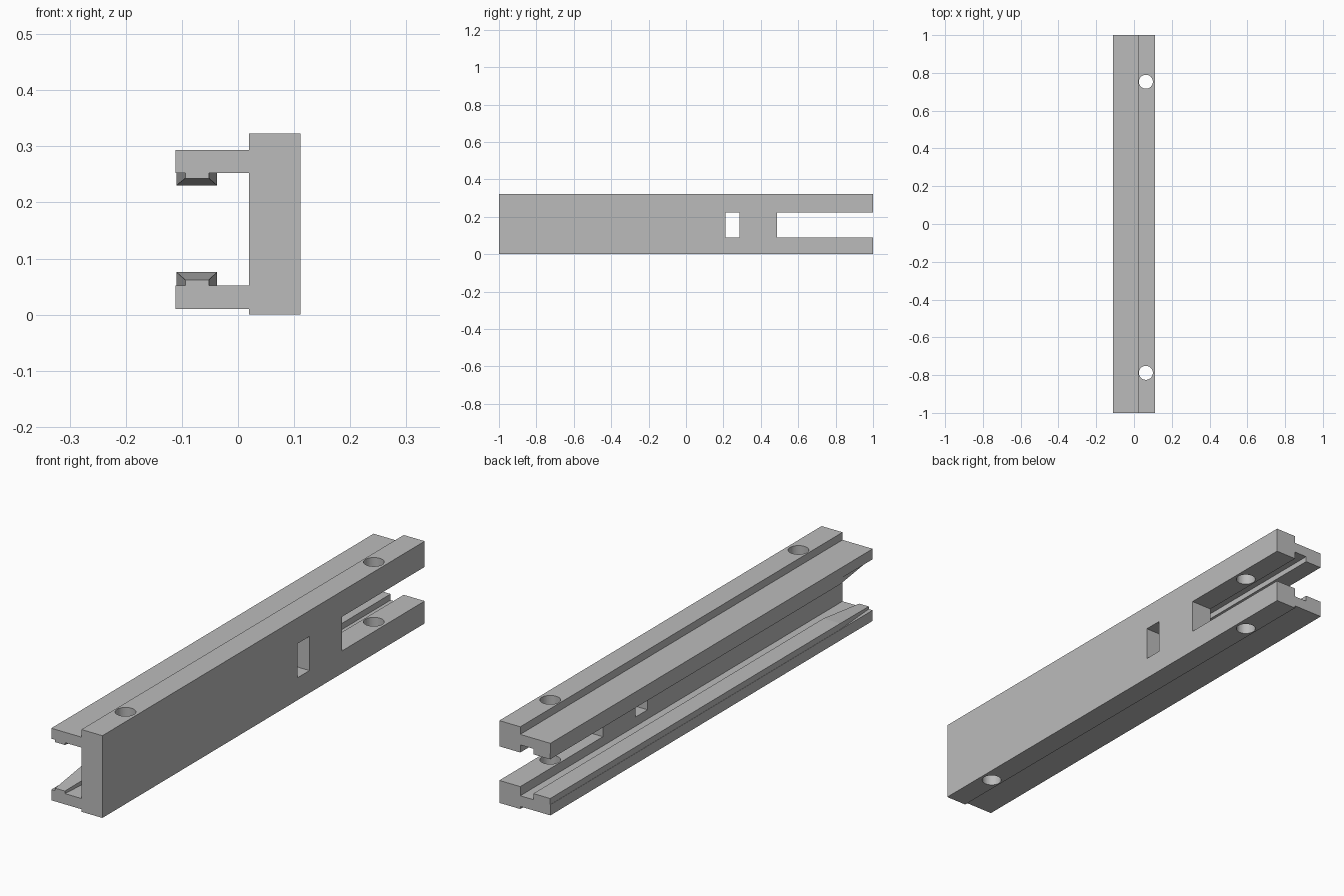
import bpy, bmesh

old = bpy.data.objects.get("Cube")
if old:
    bpy.data.objects.remove(old, do_unlink=True)

grey = bpy.data.materials.new("plain grey")
grey.use_nodes = True
COLOUR = (0.5, 0.5, 0.5, 1)
grey.diffuse_color = COLOUR
grey.node_tree.nodes["Principled BSDF"].inputs["Base Color"].default_value = COLOUR


def loft(name, sections):
    """Solid through matching (x, z) outlines placed at given y positions."""
    bm = bmesh.new()
    rings = [[bm.verts.new((x, y, z)) for x, z in pts] for y, pts in sections]
    for a, b in zip(rings, rings[1:]):
        for i in range(len(a)):
            j = (i + 1) % len(a)
            bm.faces.new((a[i], a[j], b[j], b[i]))
    bm.faces.new(rings[0])
    bm.faces.new(rings[-1])
    bmesh.ops.recalc_face_normals(bm, faces=bm.faces)
    mesh = bpy.data.meshes.new(name)
    bm.to_mesh(mesh)
    bm.free()
    mesh.materials.append(grey)
    ob = bpy.data.objects.new(name, mesh)
    bpy.context.collection.objects.link(ob)
    return ob


def rect(x0, x1, z0, z1):
    return [(x0, z0), (x1, z0), (x1, z1), (x0, z1)]


def boolean(target, other, operation):
    mod = target.modifiers.new(other.name, "BOOLEAN")
    mod.operation = operation
    mod.solver = "EXACT"
    mod.object = other
    other.hide_render = True
    bpy.context.view_layer.objects.active = target
    bpy.ops.object.modifier_apply(modifier=mod.name)
    bpy.data.objects.remove(other, do_unlink=True)


# Channel body: thick wall with two flanges
WALL, OUT, EDGE, TOP = 0.02, 0.111, -0.111, 0.323
profile = [(WALL, 0), (OUT, 0), (OUT, TOP), (WALL, TOP),
           (WALL, 0.293), (EDGE, 0.293), (EDGE, 0.252), (WALL, 0.252),
           (WALL, 0.052), (EDGE, 0.052), (EDGE, 0.01), (WALL, 0.01)]
body = loft("channel_body", [(-1, profile), (1, profile)])

# Window and open-ended slot through the wall
for name, y0, y1 in (("window", 0.21, 0.285), ("slot", 0.487, 1.1)):
    hole = rect(0, 0.2, 0.088, 0.222)
    boolean(body, loft(name, [(y0, hole), (y1, hole)]), "DIFFERENCE")

# Vertical screw holes
for y in (0.753, -0.788):
    bpy.ops.mesh.primitive_cylinder_add(vertices=48, radius=0.037, depth=1,
                                        location=(0.063, y, 0.16))
    boolean(body, bpy.context.object, "DIFFERENCE")

# Guide ribs facing each other, narrowing to a lead-in at the front
for name, root, tip, small in (("upper_rib", 0.252, 0.23, 0.243),
                               ("lower_rib", 0.052, 0.076, 0.062)):
    full = rect(-0.11, -0.037, root, tip)
    lead = rect(-0.094, -0.052, root, small)
    loft(name, [(-1, lead), (-0.8, full), (1, full)])
